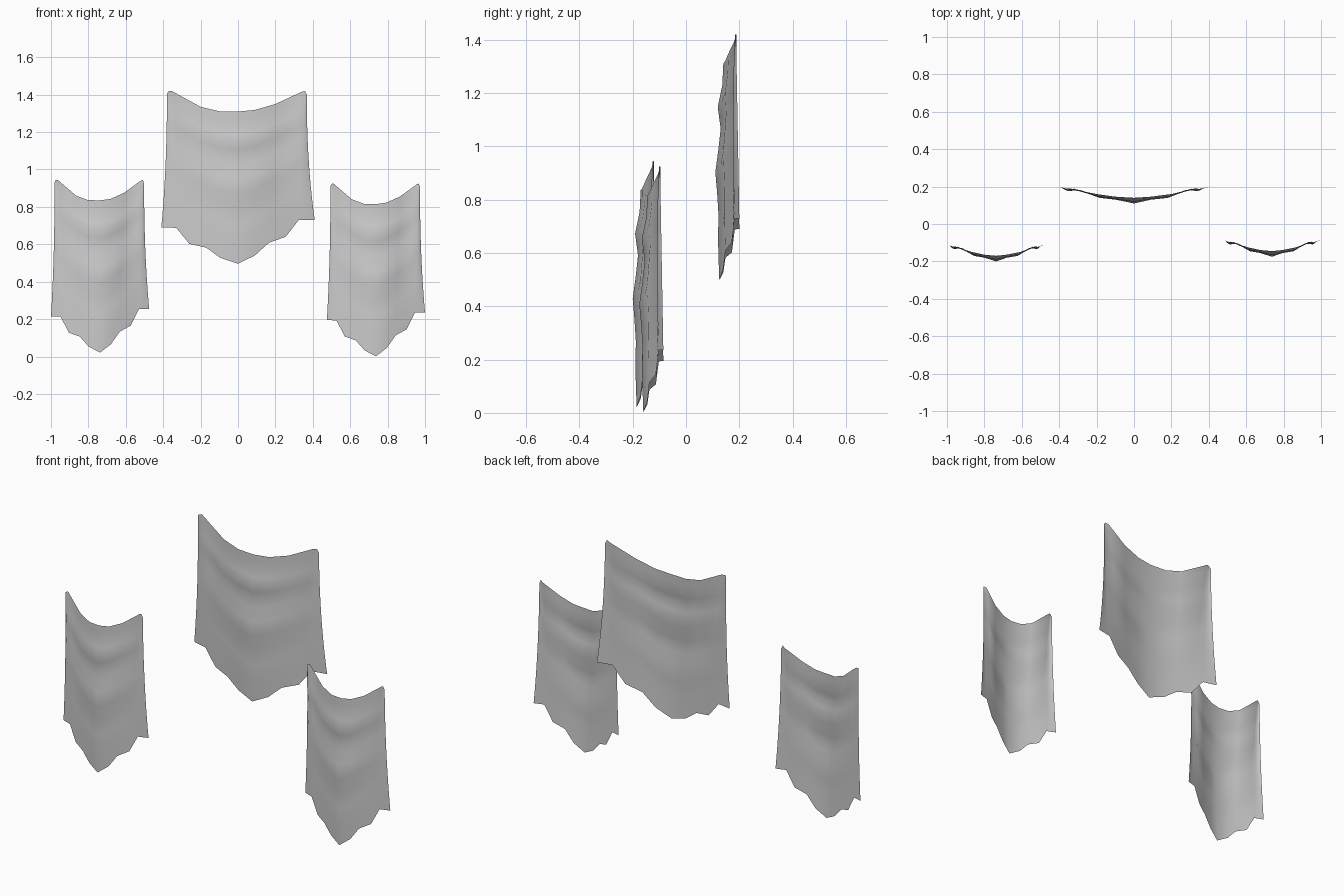
import bpy, bmesh

if "Cube" in bpy.data.objects:
    bpy.data.objects.remove(bpy.data.objects["Cube"])

# One flat cloth colour
grey = bpy.data.materials.new("cloth_grey")
grey.diffuse_color = (0.6, 0.6, 0.6, 1)
grey.use_nodes = True
grey.node_tree.nodes["Principled BSDF"].inputs["Base Color"].default_value = grey.diffuse_color

# Top hem: bunched at the two hung corners, sagging between them (x, z)
TOP = [(-.380, 1.405), (-.372, 1.418), (-.355, 1.420), (-.20, 1.335), (-.10, 1.311), (0, 1.310),
       (.09, 1.318), (.20, 1.350), (.335, 1.413), (.358, 1.420), (.368, 1.400)]
# Bottom hem: stepped by the pleats, lowest in the middle (x, z)
BOTTOM = [(-.410, .690), (-.330, .688), (-.260, .602), (-.170, .582), (-.095, .528), (0, .496),
          (.09, .540), (.165, .608), (.255, .640), (.325, .730), (.410, .730)]
# Depth of the hems, and of the rippled centre line from top to bottom
TOP_Y = [.188, .184, .190, .160, .146, .140]
BOTTOM_Y = [.200, .183, .172, .148, .140, .125]
CENTRE_Y = [.140, .136, .119, .130, .121, .110, .117, .122, .120, .122, .125]
ROWS = 20


def lerp(a, b, t):
    return a + (b - a) * t


def sample(values, t):
    f = t * (len(values) - 1)
    i = min(int(f), len(values) - 2)
    return lerp(values[i], values[i + 1], f - i)


def make_cloth(name, width, offset):
    """Hanging sheet with pleats fanning out from both top corners."""
    bm = bmesh.new()
    grid = []
    for r in range(ROWS + 1):
        t = r / ROWS
        ripple = sample(CENTRE_Y, t) - lerp(CENTRE_Y[0], CENTRE_Y[-1], t)
        row = []
        for c in range(11):
            side = min(c, 10 - c)
            flare = t ** (2.2 if side == 0 else 0.85)
            x = lerp(TOP[c][0], BOTTOM[c][0], flare)
            z = lerp(TOP[c][1], BOTTOM[c][1], t)
            # the ripple fades towards the edges, pleats deepen mid height
            y = lerp(TOP_Y[side], BOTTOM_Y[side], t) + ripple * (side / 5) ** 1.5
            y += (0, -.006, .007, -.004, .003, 0)[side] * 4 * t * (1 - t)
            row.append(bm.verts.new((x * width + offset[0], y + offset[1], z + offset[2])))
        grid.append(row)
    for r in range(ROWS):
        for c in range(10):
            bm.faces.new((grid[r][c], grid[r + 1][c], grid[r + 1][c + 1], grid[r][c + 1]))
    for f in bm.faces:
        f.smooth = True
    mesh = bpy.data.meshes.new(name)
    bm.to_mesh(mesh)
    bm.free()
    mesh.materials.append(grey)
    bpy.context.collection.objects.link(bpy.data.objects.new(name, mesh))


# Wide cloth behind, two narrow cloths in front and lower
make_cloth("wide_cloth", 1.0, (0, 0, 0))
make_cloth("left_cloth", 0.64, (-.7375, -.31, -.475))
make_cloth("right_cloth", 0.64, (.7375, -.285, -.495))
